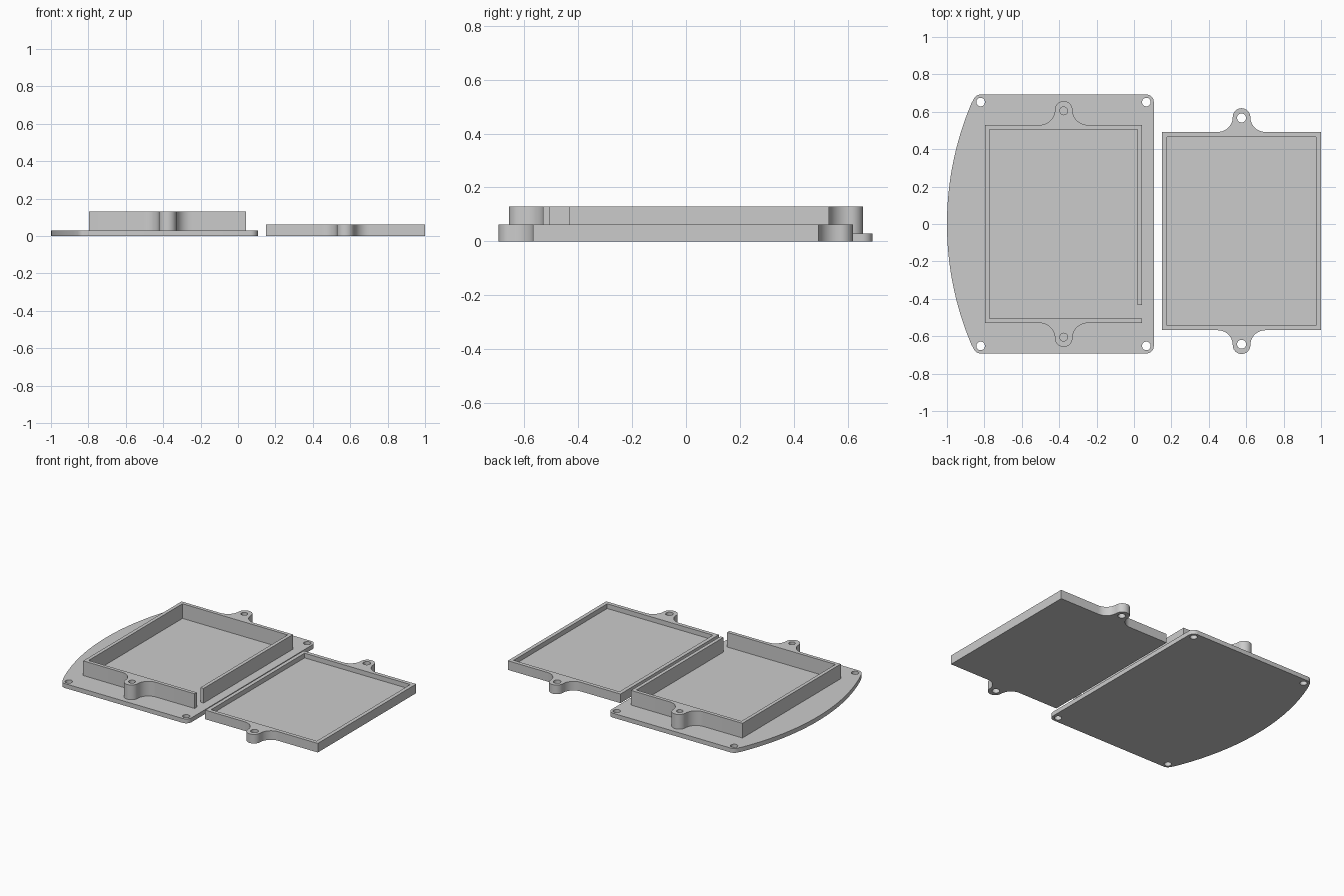
import bpy
import math

if "Cube" in bpy.data.objects:
    bpy.data.objects.remove(bpy.data.objects["Cube"])

grey = bpy.data.materials.new("light grey plastic")
grey.use_nodes = True
grey.diffuse_color = (0.6, 0.6, 0.6, 1)
grey.node_tree.nodes["Principled BSDF"].inputs["Base Color"].default_value = (0.6, 0.6, 0.6, 1)


def arc(cx, cy, r, start, end, steps=16):
    """Points along an arc, angles in degrees."""
    angles = [math.radians(start + (end - start) * i / steps) for i in range(steps + 1)]
    return [(cx + r * math.cos(a), cy + r * math.sin(a)) for a in angles]


def hole(cx, cy, r):
    return arc(cx, cy, r, 0, 360, 32)[:-1]


def rectangle(x0, x1, y0, y1):
    return [(x0, y0), (x1, y0), (x1, y1), (x0, y1)]


def slab(name, loops, z0, z1):
    """Extrude an outline, with any inner loops as holes, from z0 to z1."""
    curve = bpy.data.curves.new(name, 'CURVE')
    curve.dimensions = '2D'
    curve.fill_mode = 'BOTH'
    curve.extrude = (z1 - z0) / 2
    for loop in loops:
        spline = curve.splines.new('POLY')
        spline.points.add(len(loop) - 1)
        for point, (x, y) in zip(spline.points, loop):
            point.co = (x, y, 0, 1)
        spline.use_cyclic_u = True
    obj = bpy.data.objects.new(name, curve)
    bpy.context.collection.objects.link(obj)
    bpy.ops.object.select_all(action='DESELECT')
    bpy.context.view_layer.objects.active = obj
    obj.select_set(True)
    bpy.ops.object.convert(target='MESH')
    obj = bpy.context.object
    obj.name = name
    # Weld the caps to the sides and place the slab at its height
    bpy.ops.object.mode_set(mode='EDIT')
    bpy.ops.mesh.select_all(action='SELECT')
    bpy.ops.mesh.remove_doubles(threshold=0.0001)
    bpy.ops.mesh.normals_make_consistent(inside=False)
    bpy.ops.object.mode_set(mode='OBJECT')
    for v in obj.data.vertices:
        v.co.z += (z0 + z1) / 2
    obj.data.materials.clear()
    obj.data.materials.append(grey)
    return obj


def smooth(obj):
    bpy.ops.object.select_all(action='DESELECT')
    bpy.context.view_layer.objects.active = obj
    obj.select_set(True)
    bpy.ops.object.shade_smooth_by_angle(angle=math.radians(30))


TAB_R = 0.047     # rounded end of a screw tab
FILLET = 0.08     # concave blend from tab to wall
TAB_OUT = 0.075   # screw centre distance from the wall


def tab(cx, wall_y, side):
    """Outline of a screw tab on the back (side 1) or front (side -1) wall, counter-clockwise."""
    reach = TAB_R + FILLET
    right = arc(reach, FILLET, FILLET, 270, 180, 12)
    end = arc(0, TAB_OUT + 0.005, TAB_R, 0, 180, 20)
    left = arc(-reach, FILLET, FILLET, 0, -90, 12)
    return [(cx + side * x, wall_y + side * y) for x, y in right + end[1:-1] + left]


# Base plate with a bowed left edge, rounded corners and four screw holes
HX0, HX1, HY, CORNER = -0.82, 0.066, 0.652, 0.04
BOW_R = 1.66
bow_x = -1 + BOW_R
bow = math.degrees(math.atan2(HY, bow_x - HX0))
plate = arc(HX1, -HY, CORNER, -90, 0, 8) + arc(HX1, HY, CORNER, 0, 90, 8)
plate += arc(HX0, HY, CORNER, 90, 180 - bow, 8)
plate += arc(bow_x, 0, BOW_R, 180 - bow, 180 + bow, 48)[1:-1]
plate += arc(HX0, -HY, CORNER, 180 + bow, 270, 8)
plate_holes = [hole(x, y, 0.023) for x in (HX0, HX1) for y in (-HY, HY)]
smooth(slab("base_plate", [plate] + plate_holes, 0, 0.03))

# Tray wall: one run around the tray, open at the cable gap on its right side
X0, X1, Y, T = -0.797, 0.044, 0.53, 0.024
TAB_X, GAP_Y = -0.376, -0.433
wall = [(X0, -Y)] + tab(TAB_X, -Y, -1) + [(X1, -Y), (X1, -Y + T), (X0 + T, -Y + T)]
wall += [(X0 + T, Y - T), (X1 - T, Y - T), (X1 - T, GAP_Y), (X1, GAP_Y), (X1, Y)]
wall += tab(TAB_X, Y, 1) + [(X0, Y)]
wall_holes = [hole(TAB_X, s * (Y + TAB_OUT), 0.021) for s in (-1, 1)]
smooth(slab("tray_wall", [wall] + wall_holes, 0.03, 0.13))

# Lid with two screw tabs and a shallow pocket
LX0, LX1, LY0, LY1, RIM = 0.15, 1.0, -0.568, 0.492, 0.026
lid_x = (LX0 + LX1) / 2
outline = [(LX0, LY0)] + tab(lid_x, LY0, -1) + [(LX1, LY0), (LX1, LY1)]
outline += tab(lid_x, LY1, 1) + [(LX0, LY1)]
lid_holes = [hole(lid_x, LY0 - TAB_OUT, 0.024), hole(lid_x, LY1 + TAB_OUT, 0.024)]
lid = slab("lid", [outline] + lid_holes, 0, 0.062)
pocket = slab("pocket_cutter", [rectangle(LX0 + RIM, LX1 - RIM, LY0 + RIM, LY1 - RIM)], 0.03, 0.1)
pocket.hide_render = True
cut = lid.modifiers.new("pocket", 'BOOLEAN')
cut.operation = 'DIFFERENCE'
cut.solver = 'EXACT'
cut.object = pocket
bpy.context.view_layer.objects.active = lid
bpy.ops.object.modifier_apply(modifier="pocket")
bpy.data.objects.remove(pocket)
smooth(lid)
